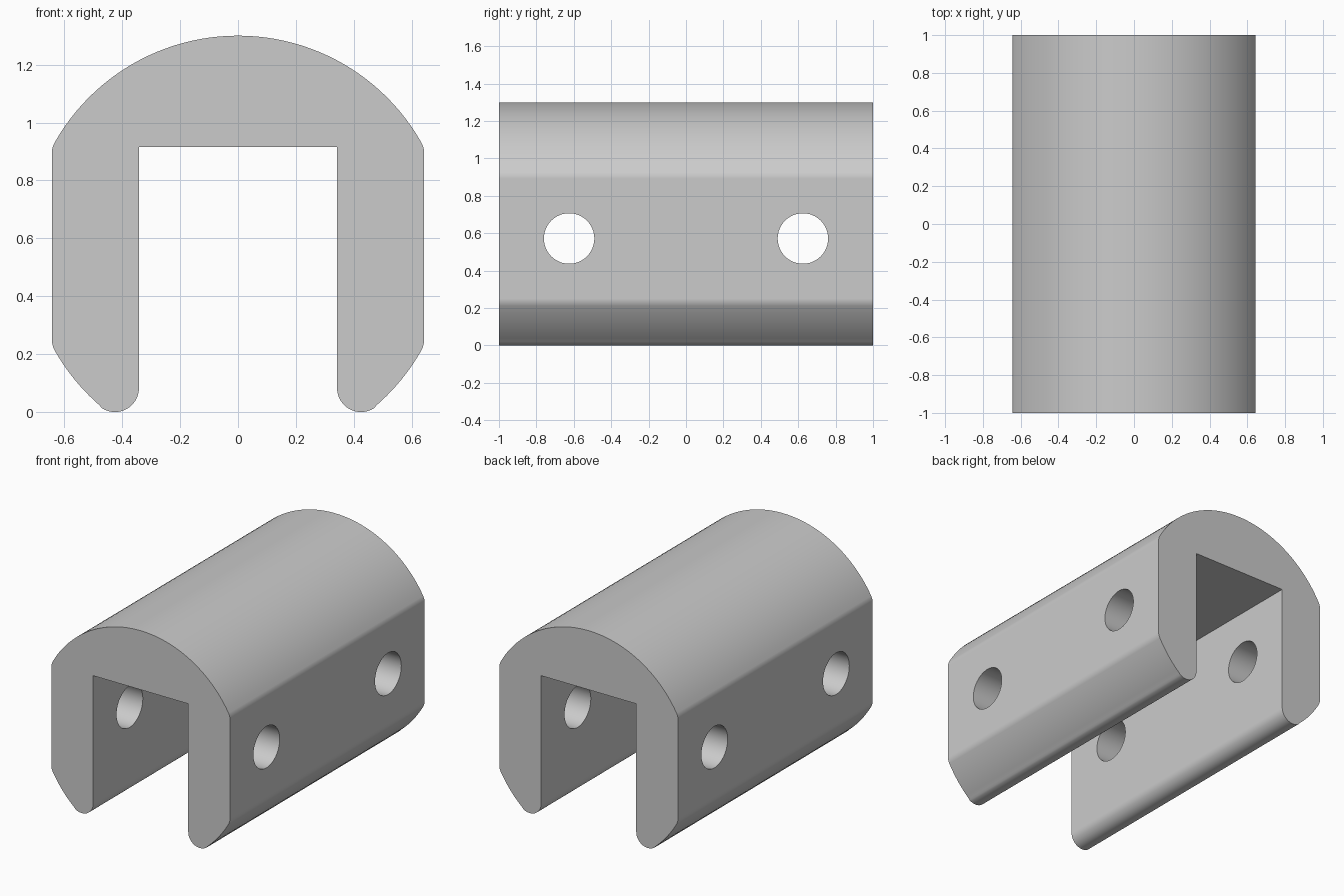
import bpy, bmesh
from math import atan2, cos, sin, sqrt, pi
from mathutils import Matrix

cube = bpy.data.objects.get("Cube")
if cube:
    bpy.data.objects.remove(cube, do_unlink=True)

AXIS_Z = 0.572       # centre height of the outer round and of the holes
R = 0.728            # outer radius
HALF_W = 0.643       # half width across the side flats
EDGE_R = 0.08        # rounding where the flats meet the outer round
SLOT = 0.342         # half width of the slot
SLOT_TOP = 0.916
TIP_R = 0.083        # rounding of the leg tips

grey = bpy.data.materials.new("plain grey")
grey.use_nodes = True
colour = (0.6, 0.6, 0.6, 1)
grey.diffuse_color = colour
grey.node_tree.nodes["Principled BSDF"].inputs["Base Color"].default_value = colour


def arc(cx, cz, r, a0, a1, n):
    """Points along an arc, both ends included."""
    return [(cx + r * cos(a0 + (a1 - a0) * i / n),
             cz + r * sin(a0 + (a1 - a0) * i / n)) for i in range(n + 1)]


# Half profile, from the crown down the outside and up into the slot
ex = HALF_W - EDGE_R
ez = sqrt((R - EDGE_R) ** 2 - ex ** 2)
edge = atan2(ez, ex)
tip_x = SLOT + TIP_R
tip = atan2(TIP_R - AXIS_Z, tip_x)
half = arc(0, AXIS_Z, R, pi / 2, edge, 24)
half += arc(ex, AXIS_Z + ez, EDGE_R, edge, 0, 6)[1:]
half += arc(ex, AXIS_Z - ez, EDGE_R, 0, -edge, 6)
half += arc(0, AXIS_Z, R, -edge, tip, 10)[1:]
half += arc(tip_x, TIP_R, TIP_R, tip, -pi, 16)[1:]
half.append((SLOT, SLOT_TOP))
profile = half + [(-x, z) for x, z in reversed(half[1:])]

# Channel body, extruded along y
bm = bmesh.new()
face = bm.faces.new([bm.verts.new((x, -1, z)) for x, z in profile])
ext = bmesh.ops.extrude_face_region(bm, geom=[face])
moved = [g for g in ext["geom"] if isinstance(g, bmesh.types.BMVert)]
bmesh.ops.translate(bm, verts=moved, vec=(0, 2, 0))
bmesh.ops.recalc_face_normals(bm, faces=bm.faces)
mesh = bpy.data.meshes.new("channel_body")
bm.to_mesh(mesh)
bm.free()
body = bpy.data.objects.new("channel_body", mesh)
bpy.context.collection.objects.link(body)
mesh.materials.append(grey)

# Cross holes through both legs
bm = bmesh.new()
for y in (-0.625, 0.625):
    place = Matrix.Translation((0, y, AXIS_Z)) @ Matrix.Rotation(pi / 2, 4, "Y")
    bmesh.ops.create_cone(bm, cap_ends=True, segments=48, radius1=0.135,
                          radius2=0.135, depth=2, matrix=place)
cut_mesh = bpy.data.meshes.new("hole_cutter")
bm.to_mesh(cut_mesh)
bm.free()
cut_mesh.materials.append(grey)
cutter = bpy.data.objects.new("hole_cutter", cut_mesh)
bpy.context.collection.objects.link(cutter)
cutter.hide_render = True

for o in bpy.context.selected_objects:
    o.select_set(False)
body.select_set(True)
bpy.context.view_layer.objects.active = body
mod = body.modifiers.new("cross_holes", "BOOLEAN")
mod.operation = "DIFFERENCE"
mod.solver = "EXACT"
mod.object = cutter
bpy.ops.object.modifier_apply(modifier=mod.name)
bpy.data.objects.remove(cutter, do_unlink=True)

# Smooth rounds, crisp edges, flat sides
bpy.ops.object.shade_smooth_by_angle(angle=0.5)
flat = body.modifiers.new("flat_sides", "WEIGHTED_NORMAL")
flat.keep_sharp = True
